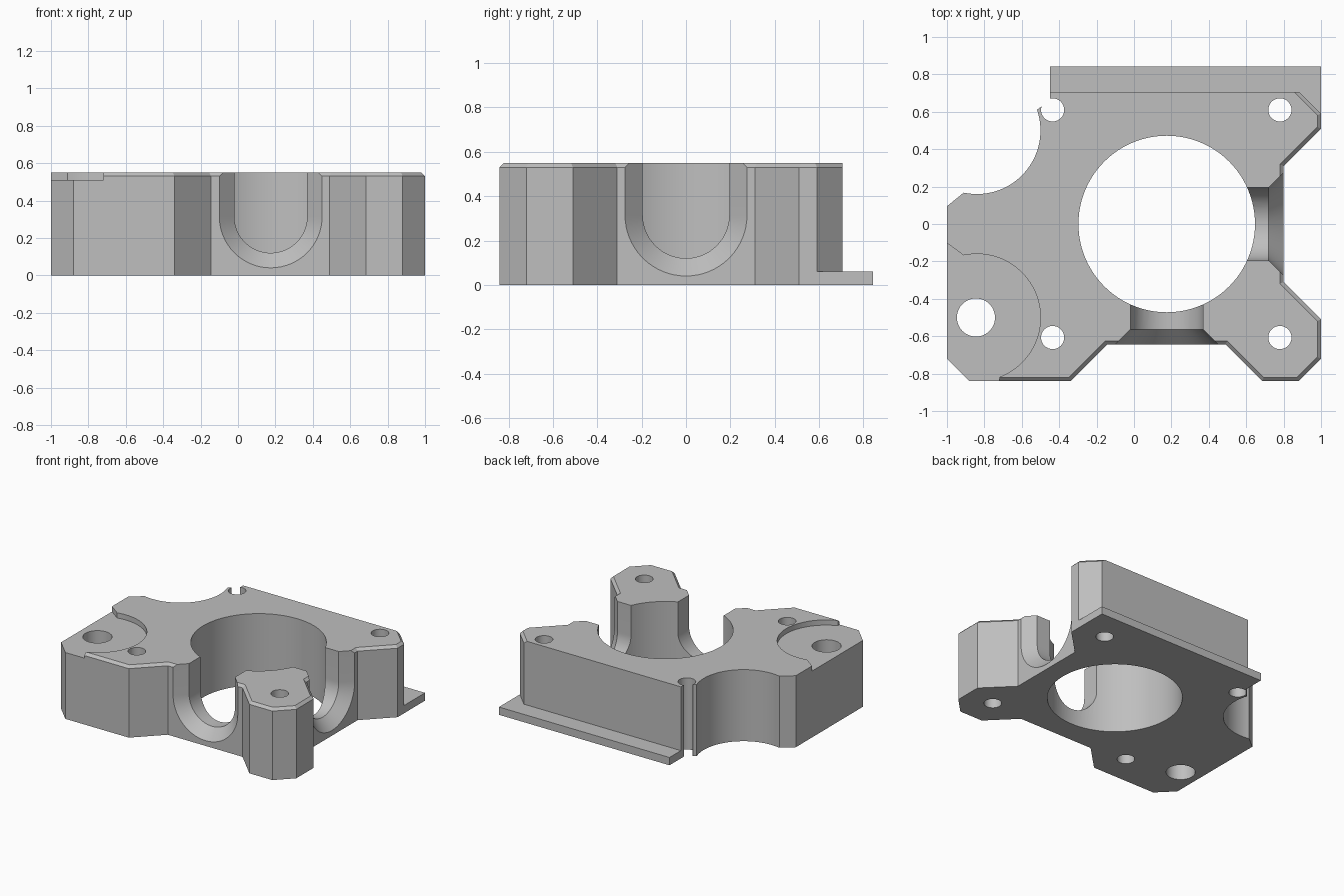
import bpy, bmesh, math
from mathutils import Vector

if "Cube" in bpy.data.objects:
    bpy.data.objects.remove(bpy.data.objects["Cube"], do_unlink=True)

TOP = 0.55
BORE_X = 0.175

grey = bpy.data.materials.new("plain grey")
grey.use_nodes = True
grey.diffuse_color = (0.52, 0.52, 0.52, 1)
grey.node_tree.nodes["Principled BSDF"].inputs["Base Color"].default_value = grey.diffuse_color


def arc(cx, cy, r, start, end, steps):
    """Points on an arc, angles in degrees."""
    angles = [math.radians(start + (end - start) * i / steps) for i in range(steps + 1)]
    return [(cx + r * math.cos(a), cy + r * math.sin(a)) for a in angles]


def loft(name, rings, bevel_edges=0):
    """Closed solid through matching rings; may chamfer the first edges of the last ring."""
    bm = bmesh.new()
    loops = [[bm.verts.new(p) for p in ring] for ring in rings]
    n = len(loops[0])
    for low, high in zip(loops, loops[1:]):
        for i in range(n):
            j = (i + 1) % n
            bm.faces.new((low[i], low[j], high[j], high[i]))
    bm.faces.new(loops[0][::-1])
    bm.faces.new(loops[-1])
    bmesh.ops.recalc_face_normals(bm, faces=bm.faces)
    if bevel_edges:
        rim = loops[-1]
        edges = [bm.edges.get((rim[i], rim[i + 1])) for i in range(bevel_edges)]
        bmesh.ops.bevel(bm, geom=edges, offset=0.02, offset_type='OFFSET',
                        segments=1, affect='EDGES')
    mesh = bpy.data.meshes.new(name)
    bm.to_mesh(mesh)
    bm.free()
    mesh.materials.append(grey)
    obj = bpy.data.objects.new(name, mesh)
    bpy.context.collection.objects.link(obj)
    return obj


def prism(name, points, z0, z1, bevel_edges=0):
    return loft(name, [[(x, y, z) for x, y in points] for z in (z0, z1)], bevel_edges)


def activate(obj):
    bpy.ops.object.select_all(action='DESELECT')
    obj.select_set(True)
    bpy.context.view_layer.objects.active = obj


def cut(obj, cutter):
    """Subtract the cutter, then discard it."""
    cutter.hide_render = True
    mod = obj.modifiers.new("cut", 'BOOLEAN')
    mod.operation, mod.solver, mod.object = 'DIFFERENCE', 'EXACT', cutter
    activate(obj)
    bpy.ops.object.modifier_apply(modifier=mod.name)
    bpy.data.objects.remove(cutter, do_unlink=True)


def drill(obj, x, y, r, steps):
    cut(obj, prism("hole_cutter", arc(x, y, r, 0, 360, steps)[:-1], -0.1, TOP + 0.1))


def u_channel(direction, face):
    """U-shaped channel from the bore outwards, flared at the outer face."""
    out = Vector(direction)
    side = Vector((-out.y, out.x, 0))
    rings = []
    for depth, r in ((0.2, 0.195), (face - 0.08, 0.195), (face + 0.02, 0.295)):
        profile = [(r, 0.75)] + arc(0, 0.315, r, 0, -180, 32) + [(-r, 0.75)]
        base = Vector((BORE_X, 0, 0)) + out * depth
        rings.append([base + side * s + Vector((0, 0, z)) for s, z in profile])
    return loft("channel_cutter", rings)


# Housing: lobed outline with a scooped back corner, top rim chamfered at front and side
outline = [(-0.88, -0.84), (-0.34, -0.84), (-0.145, -0.645), (0.49, -0.645),
           (0.685, -0.84), (0.88, -0.84), (1, -0.72), (1, -0.51), (0.8, -0.31),
           (0.8, 0.31), (1, 0.51), (1, 0.59), (0.885, 0.705),
           (-0.45, 0.705), (-0.45, 0.64), (-0.48, 0.627), (-0.497, 0.627)]
outline += arc(-0.84, 0.5, 0.34, 19, -102, 32)
outline += [(-1, 0.095), (-1, -0.72)]
housing = prism("housing", outline, 0, TOP, bevel_edges=12)

# Shallow round pocket at the front corner
pocket = [(-1.1, -1), (-0.72, -1)] + arc(-0.84, -0.5, 0.34, -69, 102, 40) + [(-1.1, -0.028)]
cut(housing, prism("pocket_cutter", pocket, 0.51, 0.7))

# Main bore, side channels and screw holes
drill(housing, BORE_X, 0, 0.472, 96)
cut(housing, u_channel((0, -1, 0), 0.645))
cut(housing, u_channel((1, 0, 0), 0.625))
for x in (-0.435, 0.78):
    for y in (-0.607, 0.61):
        drill(housing, x, y, 0.062, 32)
drill(housing, -0.845, -0.5, 0.102, 40)

# Thin flange along the back
flange = prism("back_flange", [(-0.45, 0.705), (0.885, 0.705), (1, 0.59),
                               (1, 0.843), (-0.45, 0.843)], 0, 0.06)

activate(housing)
bpy.ops.object.shade_smooth_by_angle(angle=math.radians(20))
